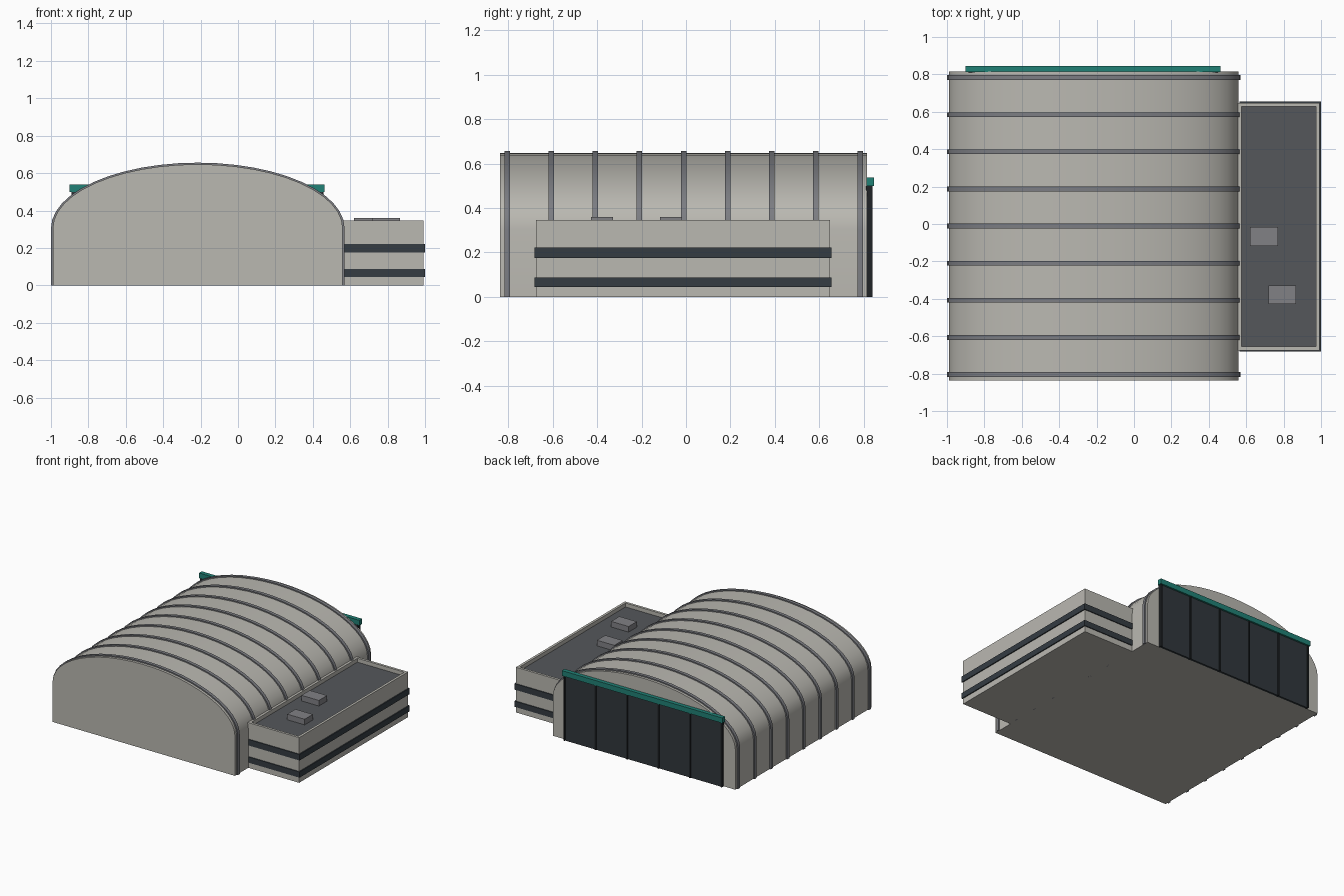
import bpy, bmesh, math

cube = bpy.data.objects.get("Cube")
if cube:
    bpy.data.objects.remove(cube, do_unlink=True)


def material(name, rgb):
    mat = bpy.data.materials.new(name)
    mat.use_nodes = True
    mat.diffuse_color = (*rgb, 1)
    mat.node_tree.nodes["Principled BSDF"].inputs["Base Color"].default_value = (*rgb, 1)
    return mat


WALL = material("pale concrete", (0.49, 0.48, 0.44))
RIB = material("rib grey", (0.20, 0.205, 0.225))
ROOF = material("dark roof", (0.09, 0.095, 0.105))
UNIT = material("unit grey", (0.22, 0.22, 0.235))
GLASS = material("dark glass", (0.035, 0.045, 0.055))
DOOR = material("door slate", (0.03, 0.038, 0.045))
SEAM = material("seam black", (0.014, 0.017, 0.02))
TEAL = material("teal trim", (0.015, 0.22, 0.18))

CENTRE = -0.215
SPRING = 0.305


def finish(bm, name, mats):
    bmesh.ops.recalc_face_normals(bm, faces=bm.faces)
    mesh = bpy.data.meshes.new(name)
    bm.to_mesh(mesh)
    bm.free()
    for mat in mats:
        mesh.materials.append(mat)
    obj = bpy.data.objects.new(name, mesh)
    bpy.context.collection.objects.link(obj)
    return obj


def box(name, x, y, z, mat):
    bm = bmesh.new()
    bmesh.ops.create_cube(bm, size=1)
    for v in bm.verts:
        v.co = [lo + (c + 0.5) * (hi - lo) for c, (lo, hi) in zip(v.co, (x, y, z))]
    return finish(bm, name, [mat])


def arch(half_width, top, steps=24):
    """Vertical walls carrying a half ellipse, from right foot to left foot."""
    pts = [(CENTRE + half_width, 0)]
    for i in range(steps + 1):
        a = math.pi * i / steps
        pts.append((CENTRE + half_width * math.cos(a),
                    SPRING + (top - SPRING) * math.sin(a)))
    return pts + [(CENTRE - half_width, 0)]


def extrude_profile(name, pts, y0, y1, mat):
    bm = bmesh.new()
    face = bm.faces.new([bm.verts.new((x, y0, z)) for x, z in pts])
    ext = bmesh.ops.extrude_face_region(bm, geom=[face], use_keep_orig=True)
    verts = [g for g in ext["geom"] if isinstance(g, bmesh.types.BMVert)]
    bmesh.ops.translate(bm, verts=verts, vec=(0, y1 - y0, 0))
    obj = finish(bm, name, [mat])
    bpy.ops.object.select_all(action="DESELECT")
    obj.select_set(True)
    bpy.context.view_layer.objects.active = obj
    bpy.ops.object.shade_smooth_by_angle(angle=math.radians(35))
    return obj


# Vaulted hall with its ribs
extrude_profile("hall", arch(0.775, 0.647), -0.837, 0.815, WALL)
rib_profile = arch(0.785, 0.656) + arch(0.77, 0.642)[::-1]
for i in range(9):
    y = -0.805 + i * 0.1985
    extrude_profile(f"rib_{i + 1}", rib_profile, y - 0.0125, y + 0.0125, RIB)

# Rear sliding door, its mullions and the teal header
D0, D1 = -0.885, 0.45
box("rear_door", (D0, D1), (0.81, 0.831), (0, 0.5), DOOR)
for i in range(6):
    x = D0 + (D1 - D0) * i / 5
    box(f"door_mullion_{i + 1}", (x - 0.006, x + 0.006), (0.812, 0.838), (0, 0.5), SEAM)
box("door_header", (-0.9, 0.463), (0.812, 0.845), (0.498, 0.538), TEAL)

# Side annex with a sunken roof behind a parapet
annex = box("annex", (0.555, 0.992), (-0.675, 0.648), (0, 0.347), WALL)
annex.data.materials.append(ROOF)
bm = bmesh.new()
bm.from_mesh(annex.data)
bm.faces.ensure_lookup_table()
top = max(bm.faces, key=lambda f: f.calc_center_median().z)
bmesh.ops.inset_region(bm, faces=[top], thickness=0.027)
ext = bmesh.ops.extrude_face_region(bm, geom=[top])
floor = [g for g in ext["geom"] if isinstance(g, bmesh.types.BMFace)][0]
bmesh.ops.translate(bm, verts=floor.verts, vec=(0, 0, -0.03))
floor.material_index = 1
if top.is_valid:
    bmesh.ops.delete(bm, geom=[top], context="FACES_ONLY")
bm.to_mesh(annex.data)
bm.free()

# Window bands wrapping the annex
for name, z in (("lower_window_band", (0.044, 0.088)), ("upper_window_band", (0.176, 0.222))):
    box(name, (0.565, 1.0), (-0.682, 0.655), z, GLASS)

# Rooftop units
for name, x, y in (("rear_roof_unit", 0.695, -0.067), ("front_roof_unit", 0.792, -0.378)):
    box(name, (x - 0.074, x + 0.074), (y - 0.05, y + 0.05), (0.315, 0.36), UNIT)
